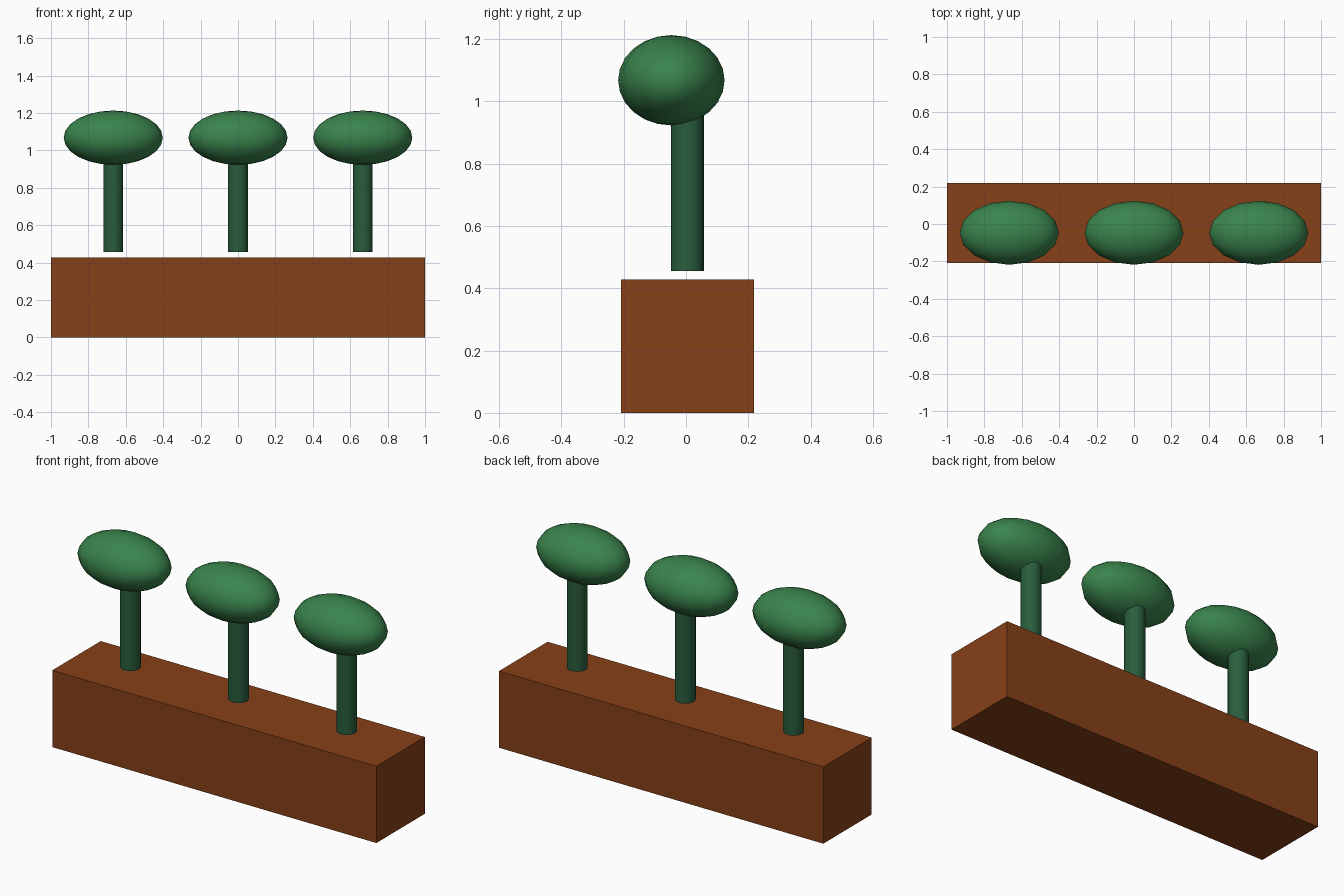
import bpy
import math

if "Cube" in bpy.data.objects:
    bpy.data.objects.remove(bpy.data.objects["Cube"])


def material(name, rgb):
    m = bpy.data.materials.new(name)
    m.diffuse_color = (*rgb, 1)
    m.use_nodes = True
    m.node_tree.nodes["Principled BSDF"].inputs["Base Color"].default_value = m.diffuse_color
    return m


def finish(name, mat, smooth_angle=None):
    ob = bpy.context.object
    ob.name = name
    ob.data.materials.append(mat)
    bpy.ops.object.transform_apply(location=False, rotation=True, scale=True)
    if smooth_angle:
        bpy.ops.object.shade_smooth_by_angle(angle=math.radians(smooth_angle))
    return ob


brown = material("planter_brown", (0.24, 0.052, 0.009))
stem_green = material("stem_green", (0.022, 0.11, 0.046))
head_green = material("head_green", (0.042, 0.23, 0.073))

# Planter box
bpy.ops.mesh.primitive_cube_add(size=1, location=(0, 0.005, 0.214))
bpy.context.object.scale = (2, 0.427, 0.428)
finish("planter_box", brown)

# Three plants: a round stem and a wide oval head leaning to the front
STEM_BOTTOM, STEM_TOP = 0.456, 0.99
for label, x in (("left", -0.667), ("middle", 0), ("right", 0.667)):
    bpy.ops.mesh.primitive_cylinder_add(
        vertices=16, radius=0.053, depth=STEM_TOP - STEM_BOTTOM,
        location=(x, 0.005, (STEM_TOP + STEM_BOTTOM) / 2))
    finish(f"{label}_stem", stem_green, 30)

    bpy.ops.mesh.primitive_uv_sphere_add(
        segments=16, ring_count=12, radius=1, location=(x, -0.047, 1.068))
    bpy.context.object.scale = (0.265, 0.171, 0.145)
    finish(f"{label}_head", head_green, 60)
